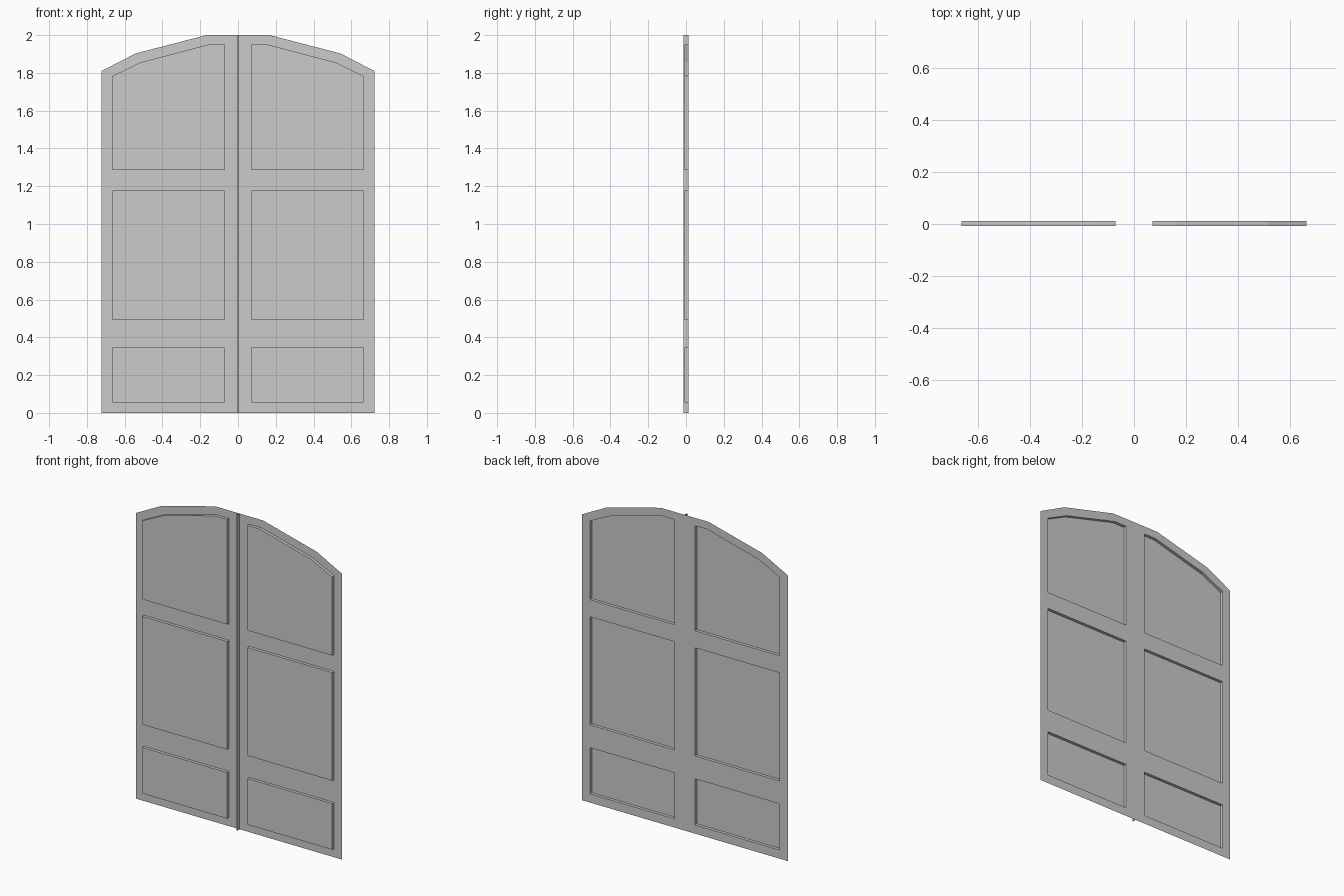
import bpy, bmesh

if "Cube" in bpy.data.objects:
    bpy.data.objects.remove(bpy.data.objects["Cube"])

BACK, PANEL, RIDGE = 0.012, -0.007, -0.012   # depth of frame sheet, raised panels, centre strip
HALF = 0.003                                 # half width of the centre strip
X0, X1 = 0.071, 0.665                        # panel sides

leaf = [(HALF, 0), (0.722, 0), (0.722, 1.81), (0.542, 1.903), (0.167, 2), (HALF, 2)]
panels = {
    "lower_panel": [(X0, 0.055), (X1, 0.055), (X1, 0.347), (X0, 0.347)],
    "middle_panel": [(X0, 0.492), (X1, 0.492), (X1, 1.177), (X0, 1.177)],
    "upper_panel": [(X0, 1.285), (X1, 1.285), (X1, 1.783), (0.518, 1.855),
                    (0.157, 1.95), (X0, 1.95)],
}


def loop(bm, pts, y):
    return [bm.verts.new((x, y, z)) for x, z in pts]


def finish(bm, name):
    """Make the object and mirror it onto the other leaf."""
    mesh = bpy.data.meshes.new(name)
    bm.to_mesh(mesh)
    bm.free()
    obj = bpy.data.objects.new(name, mesh)
    bpy.context.collection.objects.link(obj)
    obj.modifiers.new("mirror", 'MIRROR').use_axis[0] = True


# Flat door frame sheet with panel openings
bm = bmesh.new()
edges = []
for pts in [leaf, *panels.values()]:
    vs = loop(bm, pts, BACK)
    edges += [bm.edges.new((vs[i - 1], vs[i])) for i in range(len(vs))]
bmesh.ops.triangle_fill(bm, use_beauty=True, edges=edges, normal=(0, -1, 0))
bmesh.ops.dissolve_limit(bm, angle_limit=0.01, verts=bm.verts[:], edges=bm.edges[:])
finish(bm, "door_frame")

# Raised panels, hollow behind
for name, pts in panels.items():
    bm = bmesh.new()
    back, front = loop(bm, pts, BACK), loop(bm, pts, PANEL)
    bm.faces.new(front)
    for i in range(len(pts)):
        bm.faces.new((back[i - 1], back[i], front[i], front[i - 1]))
    finish(bm, name)

# Thin open-ended strip where the leaves meet
bm = bmesh.new()
low, high = ([bm.verts.new((x, y, z)) for x, y in
              ((0, RIDGE), (HALF, RIDGE), (HALF, BACK), (0, BACK))] for z in (0, 2))
for i in range(3):
    bm.faces.new((low[i], low[i + 1], high[i + 1], high[i]))
finish(bm, "centre_strip")
